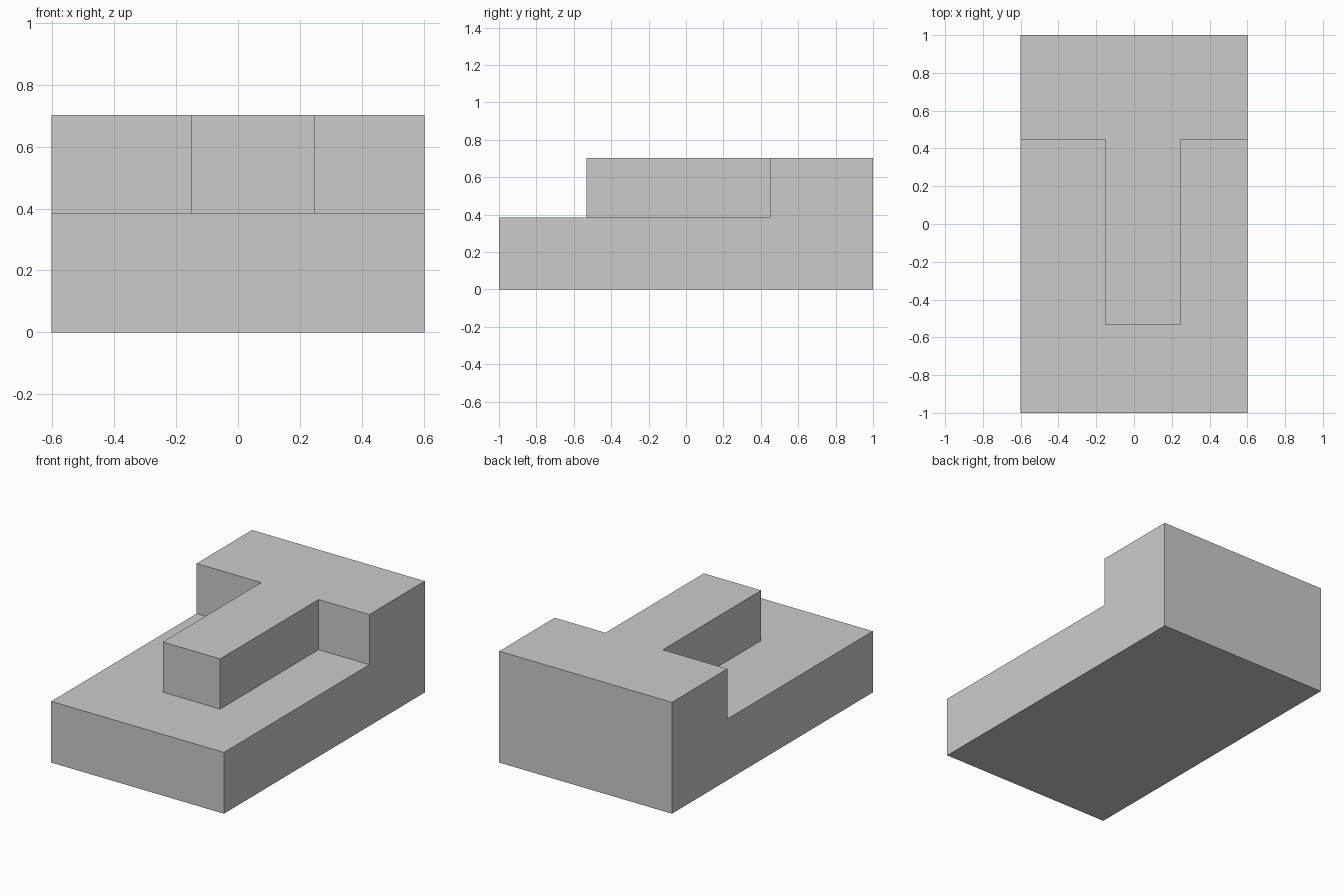
import bpy, bmesh

if "Cube" in bpy.data.objects:
    bpy.data.objects.remove(bpy.data.objects["Cube"])

W, L, H = 0.602, 1.0, 0.702          # half width, half length, height
STEP_Z, STEP_Y = 0.386, 0.448        # height of low deck, front of rear block
STEM_L, STEM_R, STEM_F = -0.152, 0.248, -0.532


def prism(name, outline, z0, z1):
    """Extrude a plan outline from z0 to z1."""
    bm = bmesh.new()
    face = bm.faces.new([bm.verts.new((x, y, z0)) for x, y in outline])
    top = bmesh.ops.extrude_face_region(bm, geom=[face])["geom"]
    for v in top:
        if isinstance(v, bmesh.types.BMVert):
            v.co.z = z1
    bmesh.ops.recalc_face_normals(bm, faces=bm.faces)
    mesh = bpy.data.meshes.new(name)
    bm.to_mesh(mesh)
    bm.free()
    obj = bpy.data.objects.new(name, mesh)
    bpy.context.collection.objects.link(obj)
    return obj


# Full-height block
block = prism("stepped_block", [(-W, -L), (W, -L), (W, L), (-W, L)], 0, H)

# U-shaped pocket that lowers the deck around the raised stem
pocket = prism("deck_cutter", [
    (-1, STEP_Y), (-1, -1.5), (1, -1.5), (1, STEP_Y),
    (STEM_R, STEP_Y), (STEM_R, STEM_F), (STEM_L, STEM_F), (STEM_L, STEP_Y),
], STEP_Z, 1.0)
pocket.hide_render = True

cut = block.modifiers.new("lower_deck", "BOOLEAN")
cut.operation = "DIFFERENCE"
cut.solver = "EXACT"
cut.object = pocket

# Apply the cut and discard the cutter
bpy.context.view_layer.objects.active = block
block.select_set(True)
bpy.ops.object.modifier_apply(modifier=cut.name)
bpy.data.objects.remove(pocket)
